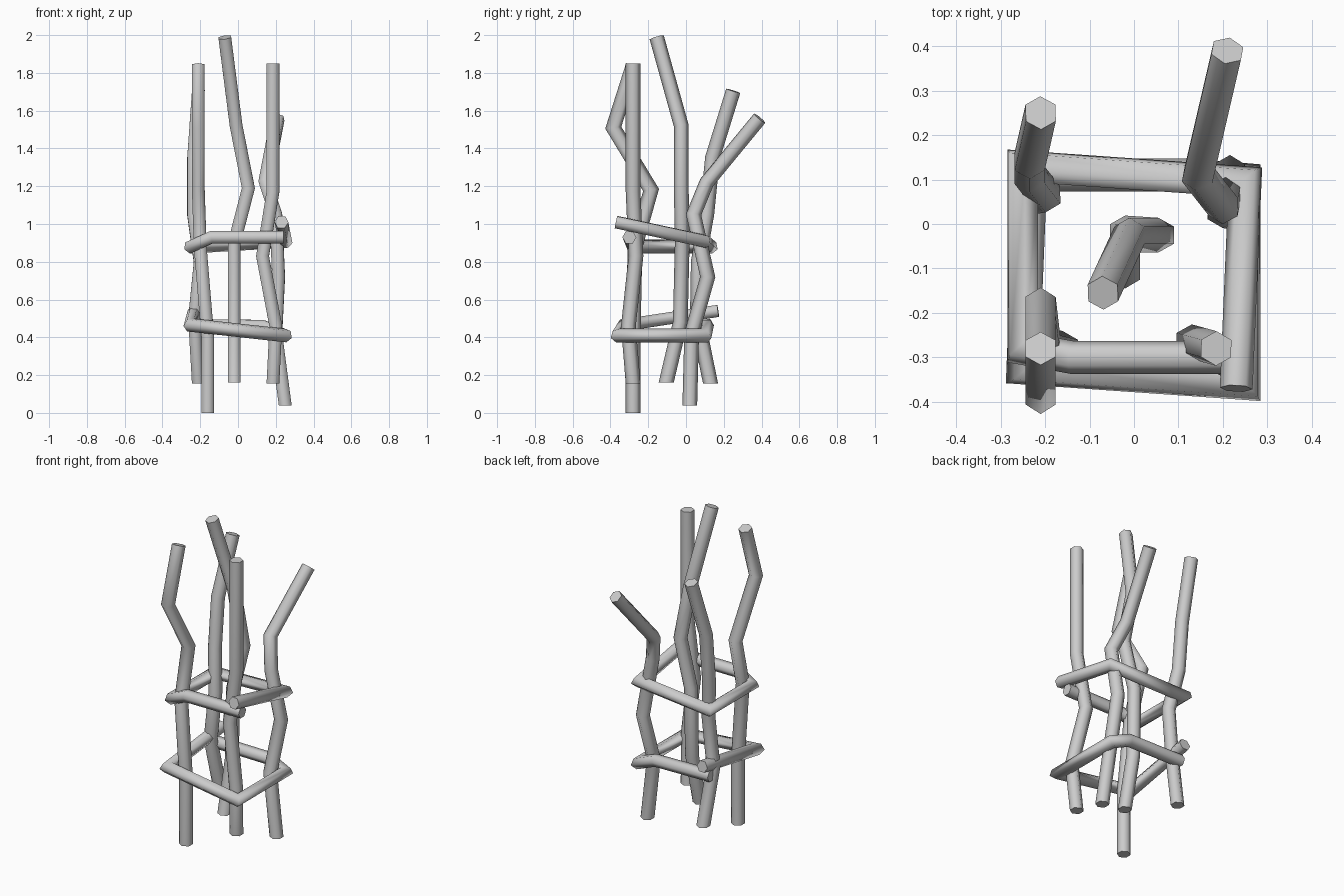
import bpy, bmesh, math
from mathutils import Vector

if "Cube" in bpy.data.objects:
    bpy.data.objects.remove(bpy.data.objects["Cube"])


def rod(name, points, radius, flat_start=False, sides=6):
    """Mitred six-sided tube following a short list of points."""
    pts = [Vector(p) for p in points]
    dirs = [(b - a).normalized() for a, b in zip(pts, pts[1:])]
    first = dirs[0]
    u = first.cross(Vector((0, 0, 1)))
    u = Vector((0, 1, 0)) if flat_start else u.normalized()
    u = (u - first * u.dot(first)).normalized()
    v = first.cross(u)
    ring = []
    for i in range(sides):
        a = 2 * math.pi * i / sides
        ring.append(pts[0] + radius * (u * math.cos(a) + v * math.sin(a)))

    bm = bmesh.new()
    loops = []
    for i, p in enumerate(pts):
        # slide the ring along the segment onto the joint plane
        d = dirs[max(i - 1, 0)]
        if i == 0:
            n = Vector((0, 0, 1)) if flat_start else d
        elif i == len(pts) - 1:
            n = d
        else:
            n = (d + dirs[i]).normalized()
        ring = [c + d * ((p - c).dot(n) / d.dot(n)) for c in ring]
        loops.append([bm.verts.new(c) for c in ring])
    for lo, hi in zip(loops, loops[1:]):
        for k in range(sides):
            j = (k + 1) % sides
            bm.faces.new((lo[k], lo[j], hi[j], hi[k]))
    bm.faces.new(loops[0][::-1])
    bm.faces.new(loops[-1])
    bmesh.ops.recalc_face_normals(bm, faces=bm.faces)

    # smooth sides, crisp end caps
    for f in bm.faces:
        f.smooth = len(f.verts) == 4
    for e in bm.edges:
        if any(len(f.verts) == sides for f in e.link_faces):
            e.smooth = False
    mesh = bpy.data.meshes.new(name)
    bm.to_mesh(mesh)
    bm.free()
    obj = bpy.data.objects.new(name, mesh)
    bpy.context.collection.objects.link(obj)
    return obj


# upright crooked stakes, bottom to top
stakes = {
    "front_left_stake": [(-.16, -.28, 0), (-.16, -.28, .40), (-.20, -.27, .88),
                         (-.21, -.185, 1.18), (-.21, -.385, 1.51), (-.21, -.28, 1.84)],
    "front_right_stake": [(.185, -.28, .155), (.20, -.305, .46), (.13, -.265, .83),
                          (.185, -.28, 1.17), (.185, -.28, 1.85)],
    "centre_stake": [(-.02, -.105, .16), (-.02, -.03, .48), (-.02, -.02, .90),
                     (.055, -.025, 1.19), (-.01, -.025, 1.52), (-.07, -.155, 1.988)],
    "back_left_stake": [(-.21, .13, .155), (-.23, .06, .50), (-.20, .065, .80),
                        (-.235, .11, 1.05), (-.235, .14, 1.35), (-.21, .25, 1.705)],
    "back_right_stake": [(.25, .02, .04), (.20, .03, .42), (.215, .115, .72),
                         (.20, .04, 1.05), (.145, .11, 1.22), (.21, .39, 1.56)],
}
for name, pts in stakes.items():
    rod(name, pts, .039, flat_start=True)

# bent rods binding the stakes
rod("lower_binding", [(-.23, .17, .54), (-.25, -.325, .465), (.25, -.36, .41),
                      (.25, .10, .41), (.13, .11, .46), (-.25, .11, .465)], .037)
rod("upper_binding", [(.24, -.30, .93), (-.14, -.30, .93), (-.25, -.28, .88),
                      (-.25, .13, .88), (.25, .095, .91), (.23, -.37, 1.01)], .037)
